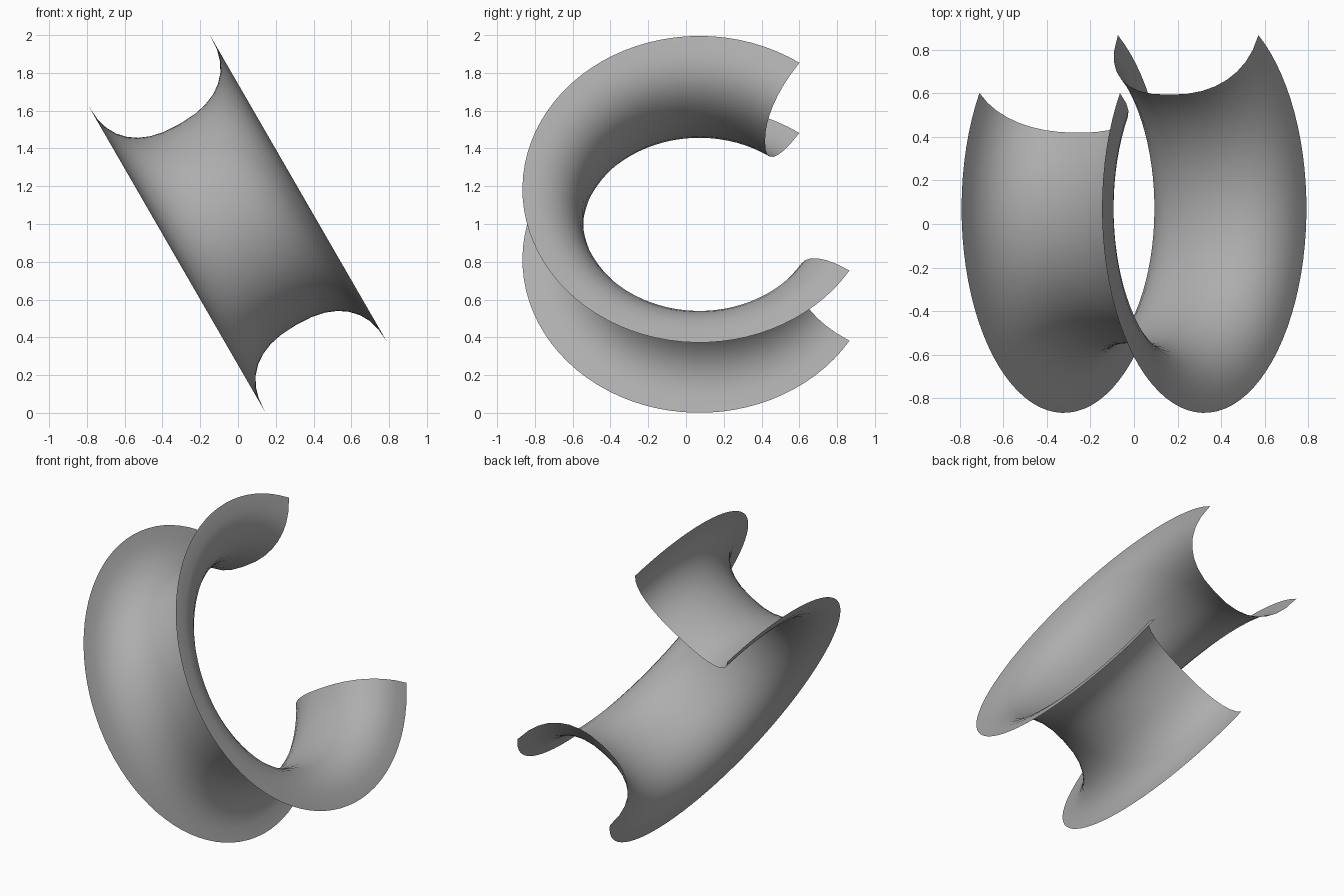
import bpy, bmesh
from math import sin, cos, pi, radians, copysign
from mathutils import Matrix, Vector

if "Cube" in bpy.data.objects:
    bpy.data.objects.remove(bpy.data.objects["Cube"])

RIM, HALF_WIDTH, DEPTH = 0.937, 0.372, 0.322   # rim radius, channel half width and depth
POWER = 2 / 2.4                                # slightly squared ellipse
START, SWEEP, STEPS, SEGMENTS = radians(145.6), radians(272.4), 64, 16

# channel cross-section: (radius, position along the axis)
profile = []
for i in range(SEGMENTS + 1):
    s, c = max(sin(pi * i / SEGMENTS), 0), -cos(pi * i / SEGMENTS)
    profile.append((RIM - DEPTH * s ** POWER,
                    HALF_WIDTH * copysign(abs(c) ** POWER, c)))

# revolve the cross-section around the local z axis
bm = bmesh.new()
verts = [bm.verts.new((r, 0, h)) for r, h in profile]
edges = [bm.edges.new(pair) for pair in zip(verts, verts[1:])]
bmesh.ops.rotate(bm, verts=verts, cent=(0, 0, 0), matrix=Matrix.Rotation(START, 3, 'Z'))
bmesh.ops.spin(bm, geom=verts + edges, cent=(0, 0, 0), axis=(0, 0, 1),
               angle=SWEEP, steps=STEPS, use_duplicate=False)
bmesh.ops.recalc_face_normals(bm, faces=bm.faces)

# the open sheet faces away from the axis
throat = min(bm.faces, key=lambda f: f.calc_center_median().xy.length)
mid = throat.calc_center_median()
if throat.normal.dot(Vector((mid.x, mid.y, 0))) < 0:
    bmesh.ops.reverse_faces(bm, faces=bm.faces)

# tilt the axis and stand the ring on the ground
bm.transform(Matrix.Translation((0, 0.071, 0.998)) @ Matrix.Rotation(radians(60), 4, 'Y'))
mesh = bpy.data.meshes.new("open_ring_channel")
bm.to_mesh(mesh)
bm.free()
ring = bpy.data.objects.new("open_ring_channel", mesh)
bpy.context.collection.objects.link(ring)
for p in mesh.polygons:
    p.use_smooth = True

# mid grey finish
grey = bpy.data.materials.new("mid_grey")
grey.diffuse_color = (0.42, 0.42, 0.42, 1)
grey.use_nodes = True
grey.node_tree.nodes["Principled BSDF"].inputs["Base Color"].default_value = grey.diffuse_color
mesh.materials.append(grey)
